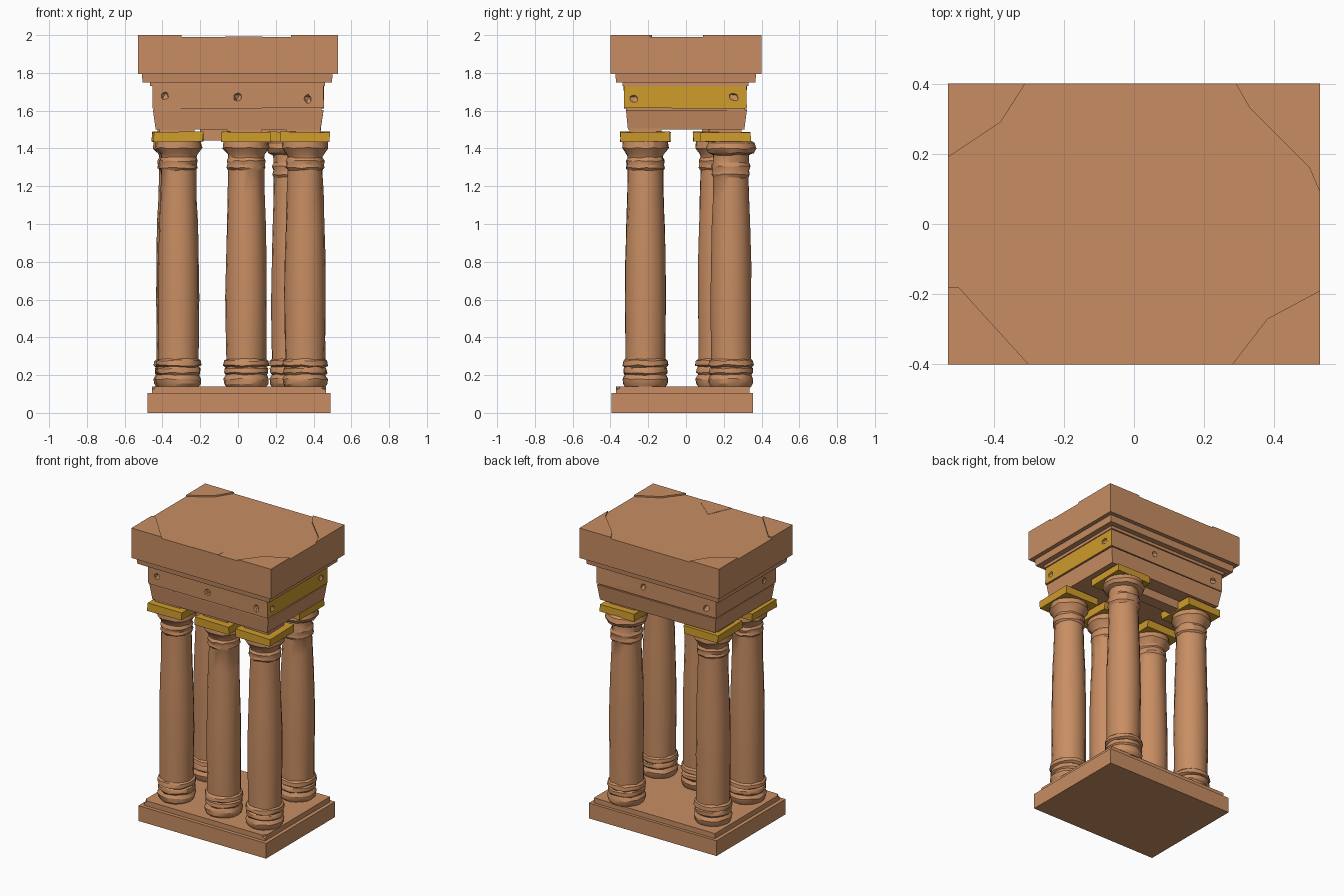
import bpy, bmesh, math, random
from mathutils import Vector

random.seed(4)
if "Cube" in bpy.data.objects:
    bpy.data.objects.remove(bpy.data.objects["Cube"], do_unlink=True)


def material(name, color):
    m = bpy.data.materials.new(name)
    m.use_nodes = True
    m.diffuse_color = color
    m.node_tree.nodes["Principled BSDF"].inputs["Base Color"].default_value = color
    return m


STONE = material("sandstone", (0.58, 0.27, 0.125, 1))
GOLD = material("gold", (0.62, 0.33, 0.025, 1))


def finish(name, bm, *mats):
    bmesh.ops.recalc_face_normals(bm, faces=bm.faces)
    me = bpy.data.meshes.new(name)
    bm.to_mesh(me)
    bm.free()
    for m in mats:
        me.materials.append(m)
    ob = bpy.data.objects.new(name, me)
    bpy.context.collection.objects.link(ob)
    return ob


def block(name, x, y, z, mat=STONE, grow=0.0, wear=0.0):
    """Box from ranges; grow widens the top, wear shifts the corners a little."""
    bm = bmesh.new()
    bmesh.ops.create_cube(bm, size=1)
    for v in bm.verts:
        top = v.co.z > 0
        sx, sy = math.copysign(1, v.co.x), math.copysign(1, v.co.y)
        g = grow if top else 0
        v.co = Vector((x[sx > 0] + sx * g, y[sy > 0] + sy * g, z[top]))
        v.co += Vector([random.uniform(-wear, wear) for _ in range(3)])
    return finish(name, bm, mat)


def prism(name, points, z0, z1):
    bm = bmesh.new()
    face = bm.faces.new([bm.verts.new((x, y, z0)) for x, y in points])
    ext = bmesh.ops.extrude_face_region(bm, geom=[face])
    for v in ext["geom"]:
        if isinstance(v, bmesh.types.BMVert):
            v.co.z = z1
    return finish(name, bm, STONE)


def chip(target, spots, size):
    """Cut shallow angular dents into a block."""
    bm = bmesh.new()
    for s in spots:
        made = bmesh.ops.create_icosphere(bm, subdivisions=1, radius=size)
        for v in made["verts"]:
            v.co = v.co * random.uniform(0.7, 1.2) + Vector(s)
    cutter = finish(target.name + "_chip_cutter", bm)
    cutter.hide_render = True
    cutter.hide_viewport = True
    mod = target.modifiers.new("chips", "BOOLEAN")
    mod.operation = "DIFFERENCE"
    mod.solver = "EXACT"
    mod.object = cutter


# Stepped plinth
block("plinth_lower", (-0.48, 0.49), (-0.395, 0.355), (0, 0.105))
plinth = block("plinth_upper", (-0.455, 0.465), (-0.37, 0.335), (0.1, 0.14))
chip(plinth, [(0.465, -0.37, 0.14), (-0.455, -0.37, 0.14)], 0.025)

# Column profiles: (radius, height)
FOOT = [(0.105, 0.135), (0.117, 0.155), (0.12, 0.18), (0.108, 0.202), (0.117, 0.212),
        (0.115, 0.235), (0.107, 0.243), (0.121, 0.252), (0.118, 0.276), (0.106, 0.284)]
SHAFT = [(0.107, 0.42), (0.109, 0.6), (0.108, 0.78), (0.103, 0.98), (0.097, 1.14)]
FLARED = [(0.094, 1.285), (0.103, 1.297), (0.098, 1.315), (0.103, 1.335), (0.093, 1.352),
          (0.098, 1.368), (0.124, 1.402), (0.119, 1.44)]
ROUND = [(0.094, 1.245), (0.103, 1.262), (0.098, 1.283), (0.104, 1.305), (0.094, 1.325),
         (0.097, 1.365), (0.122, 1.378), (0.134, 1.4), (0.125, 1.43), (0.11, 1.44)]


def column(name, x, y, head):
    sides = 18
    bm = bmesh.new()
    rings = []
    for r, z in FOOT + SHAFT + head:
        moulded = z < 0.29 or z > 1.24
        ring = []
        for i in range(sides):
            a = math.tau * i / sides
            rr = r + random.uniform(-1, 1) * (0.003 if moulded else 0.002)
            dz = random.uniform(-1, 1) * (0.004 if moulded else 0.03)
            if z < 0.15 or z > 1.42:
                dz = 0
            ring.append(bm.verts.new((x + rr * math.cos(a), y + rr * math.sin(a), z + dz)))
        rings.append(ring)
    for lo, hi in zip(rings, rings[1:]):
        for i in range(sides):
            j = (i + 1) % sides
            bm.faces.new((lo[i], lo[j], hi[j], hi[i]))
    bm.faces.new(rings[0][::-1])
    bm.faces.new(rings[-1])
    ob = finish(name, bm, STONE)
    bpy.ops.object.select_all(action="DESELECT")
    bpy.context.view_layer.objects.active = ob
    ob.select_set(True)
    bpy.ops.object.shade_smooth_by_angle(angle=math.radians(28))


# Three front columns and two rear ones, each with a gold slab and a packing stone
COLUMNS = [("front_right", -0.315, -0.215, FLARED), ("front_middle", 0.043, -0.215, FLARED),
           ("front_left", 0.355, -0.215, FLARED), ("rear_right", -0.325, 0.17, FLARED),
           ("rear_left", 0.285, 0.238, ROUND)]
for side, x, y, head in COLUMNS:
    column(side + "_column", x, y, head)
    slab_y = min(y, 0.21)
    block(side + "_abacus", (x - 0.13, x + 0.13), (slab_y - 0.132, slab_y + 0.132),
          (1.436, 1.487), GOLD, wear=0.003)
    block(side + "_packing", (x - 0.1, x + 0.085), (slab_y - 0.085, slab_y + 0.085),
          (1.48, 1.505))
block("rear_lintel", (-0.2, 0.23), (0.12, 0.2), (1.443, 1.505))

# Entablature
block("architrave", (-0.435, 0.438), (-0.306, 0.306), (1.5, 1.605), grow=0.014, wear=0.003)
block("architrave_band", (-0.445, 0.443), (-0.318, 0.312), (1.6, 1.618))
frieze = block("frieze", (-0.455, 0.455), (-0.328, 0.32), (1.612, 1.738), wear=0.003)
frieze.data.materials.append(GOLD)
for f in frieze.data.polygons:
    f.material_index = int(f.normal.x > 0.9)
chip(frieze, [(0, -0.335, 1.67), (0.37, -0.335, 1.66), (-0.39, -0.34, 1.68),
              (0.465, -0.28, 1.66), (0.465, 0.25, 1.67), (-0.46, -0.2, 1.67),
              (0.1, 0.33, 1.68), (-0.38, 0.33, 1.66)], 0.028)
block("frieze_cap", (-0.465, 0.46), (-0.335, 0.33), (1.73, 1.755))
block("cornice_bed", (-0.505, 0.497), (-0.37, 0.367), (1.75, 1.8), grow=0.005)
block("cornice", (-0.53, 0.53), (-0.4, 0.4), (1.795, 1.99))

# Unworn corner patches left standing on the worn cornice top
CORNERS = [[(-0.53, 0.4), (-0.53, 0.19), (-0.38, 0.29), (-0.31, 0.4)],
           [(0.53, 0.4), (0.29, 0.4), (0.33, 0.33), (0.5, 0.16), (0.53, 0.09)],
           [(-0.53, -0.4), (-0.3, -0.4), (-0.4, -0.29), (-0.5, -0.18), (-0.53, -0.18)],
           [(0.53, -0.4), (0.53, -0.19), (0.38, -0.27), (0.28, -0.4)]]
for n, pts in enumerate(CORNERS):
    prism("corner_patch_%d" % (n + 1), pts, 1.98, 2.0)
prism("front_patch", [(0, -0.24), (-0.07, -0.4), (0.13, -0.4), (0.13, -0.35)], 1.98, 1.992)
